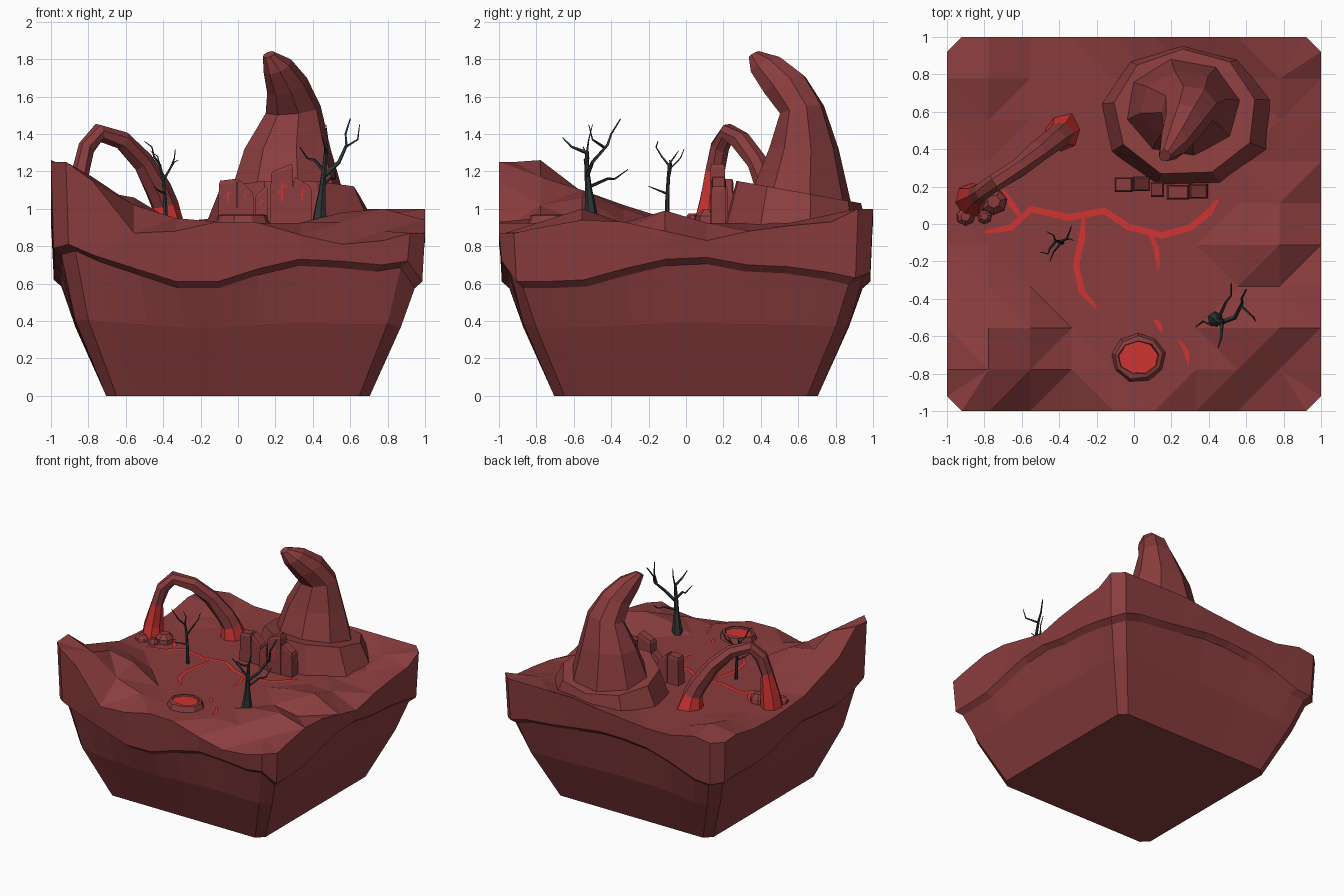
import bpy, bmesh, math, random
from mathutils import Vector as V

if "Cube" in bpy.data.objects:
    bpy.data.objects.remove(bpy.data.objects["Cube"])

random.seed(4)


def material(name, rgb):
    m = bpy.data.materials.new(name)
    m.diffuse_color = (*rgb, 1)
    m.use_nodes = True
    m.node_tree.nodes["Principled BSDF"].inputs["Base Color"].default_value = m.diffuse_color
    return m


ROCK = material("red_rock", (0.255, 0.046, 0.048))
LAVA = material("lava_red", (0.62, 0.035, 0.032))
WOOD = material("charred_wood", (0.028, 0.036, 0.037))


def finish(bm, name, *mats):
    bmesh.ops.recalc_face_normals(bm, faces=bm.faces)
    me = bpy.data.meshes.new(name)
    bm.to_mesh(me)
    bm.free()
    for m in mats:
        me.materials.append(m)
    ob = bpy.data.objects.new(name, me)
    bpy.context.collection.objects.link(ob)
    return ob


def loft(bm, rings, start=True, end=True):
    loops = [[bm.verts.new(p) for p in r] for r in rings]
    for a, b in zip(loops, loops[1:]):
        for i in range(len(a)):
            j = (i + 1) % len(a)
            bm.faces.new((a[i], a[j], b[j], b[i]))
    if start:
        bm.faces.new(loops[0][::-1])
    if end:
        bm.faces.new(loops[-1])


def ring(cx, cy, z, rx, ry, n=8, tx=0, ty=0, turn=0.2, jit=0):
    pts = []
    for i in range(n):
        a = math.tau * i / n + turn
        k = 1 + random.uniform(-jit, jit)
        x, y = rx * k * math.cos(a), ry * k * math.sin(a)
        pts.append((cx + x, cy + y, z + tx * x + ty * y))
    return pts


def tube(bm, path, radii, n=5, jit=0):
    path = [V(p) for p in path]
    rings = []
    for i, p in enumerate(path):
        d = (path[min(i + 1, len(path) - 1)] - path[max(i - 1, 0)]).normalized()
        side = d.cross(V((0.6, -0.8, 0.05))).normalized()
        up = side.cross(d)
        rings.append([p + radii[i] * (1 + random.uniform(-jit, jit)) *
                      (side * math.cos(math.tau * k / n) + up * math.sin(math.tau * k / n))
                      for k in range(n)])
    loft(bm, rings)


# island: faceted top with chamfered corners, rim, overhang and tapering underside
N, FLOOR, CH = 9, 0.925, 0.92
front = [1.25, 1.15, .87, .88, .93, .925, .86, .81, .83, .87]
right = [.87, .9, .94, .93, .88, .83, .88, .91, .93, 1.0]
back = [.96, .98, .93, .93, .95, .97, 1.0, 1.0, 1.0, 1.0]
left = [1.25, 1.26, 1.09, 1.02, .95, .93, .92, .93, .97, .96]
inner = {(1, 1): 1.17, (2, 1): 1.02, (2, 2): 1.06, (1, 2): 1.1, (3, 1): .95, (1, 3): 1.0,
         (8, 4): .99, (7, 4): .97, (8, 3): .89, (8, 2): 1.0, (7, 2): .98,
         (8, 1): .88, (7, 1): .93, (8, 8): .97, (1, 8): 1.0, (1, 7): .95, (8, 6): .9}
# lower edge of the rim, listed in the same directions
band = {"f": [.81, .75, .68, .61, .61, .68, .73, .72, .70, .72],
        "r": [.61, .61, .62, .68, .73, .74, .70, .69, .66, .63],
        "b": [.61, .62, .70, .76, .78, .78, .75, .72, .70, .66],
        "l": [.79, .74, .70, .72, .74, .70, .64, .62, .63, .62]}
bm = bmesh.new()
co = lambda i: -1 + 2 * i / N
grid = {}


def height(i, j):
    if j == 0: return front[i]
    if i == N: return right[j]
    if j == N: return back[i]
    if i == 0: return left[j]
    return inner.get((i, j), FLOOR)


for i in range(N + 1):
    for j in range(N + 1):
        z = height(i, j)
        if i in (0, N) and j in (0, N):
            x, y = co(i), co(j)
            a = bm.verts.new((x * CH, y, z))
            b = bm.verts.new((x, y * CH, z))
            # counter-clockwise order at each corner
            grid[i, j] = [a, b] if x * y < 0 else [b, a]
        else:
            grid[i, j] = [bm.verts.new((co(i), co(j), z))]
for i in range(N):
    for j in range(N):
        bm.faces.new([v for c in ((i, j), (i + 1, j), (i + 1, j + 1), (i, j + 1)) for v in grid[c]])
path = [("f", i, i, 0) for i in range(N + 1)] + [("r", j, N, j) for j in range(N + 1)]
path += [("b", i, i, N) for i in range(N, -1, -1)] + [("l", j, 0, j) for j in range(N, -1, -1)]
loops = [[], [], [], [], []]
for side, k, i, j in path:
    vs = grid[i, j]
    v = vs[0]
    if len(vs) > 1:
        v = next(q for q in vs if abs(q.co.y if side in "fb" else q.co.x) > 0.99)
    x, y, _ = v.co
    z = band[side][k]
    loops[0].append(v)
    for n, (s, h) in enumerate(((0.985, z), (0.945, z - 0.035), (0.87, 0.38 + 0.2 * (z - 0.68)), (0.705, 0))):
        loops[n + 1].append(bm.verts.new((x * s, y * s, h)))
for a, b in zip(loops, loops[1:]):
    for i in range(len(a)):
        j = (i + 1) % len(a)
        bm.faces.new((a[i], b[i], b[j], a[j]))
bm.faces.new(loops[-1])
bmesh.ops.triangulate(bm, faces=[f for f in bm.faces if f.calc_center_median().z > 0.8])
finish(bm, "island_ground", ROCK)

# curved horn-shaped peak and its rock footing
bm = bmesh.new()
loft(bm, [ring(.285, .585, .88, .49, .395, 9, jit=.03), ring(.27, .6, 1.09, .39, .34, 9, ty=-.18, jit=.03)])
finish(bm, "peak_footing", ROCK)
bm = bmesh.new()
loft(bm, [ring(.26, .6, .98, .34, .30), ring(.265, .63, 1.32, .235, .19),
          ring(.295, .62, 1.53, .15, .12, tx=.1, ty=.2), ring(.262, .53, 1.66, .108, .115, tx=.3, ty=.4),
          ring(.21, .43, 1.765, .075, .085, tx=.35, ty=.45), ring(.165, .365, 1.825, .032, .03, tx=.3, ty=.5)])
finish(bm, "horn_peak", ROCK)

# stone arch with glowing feet
bm = bmesh.new()
tube(bm, [(-.87, .13, .88), (-.86, .14, 1.03), (-.84, .155, 1.2), (-.81, .175, 1.33), (-.74, .22, 1.405),
          (-.62, .30, 1.365), (-.51, .38, 1.25), (-.43, .45, 1.1), (-.40, .47, 1.02), (-.385, .485, .9)],
     [.10, .07, .05, .05, .052, .056, .06, .068, .075, .11], 7, .14)
for f in bm.faces:
    c = f.calc_center_median()
    f.material_index = 1 if c.z < (1.16 if c.x < -.7 else 1.03) else 0
finish(bm, "stone_arch", ROCK, LAVA)

# boulders by the arch foot
bm = bmesh.new()
for x, y, r in [(-.75, .12, .07), (-.9, .04, .05), (-.8, .04, .04)]:
    loft(bm, [ring(x, y, .91, r, r, 7, jit=.1), ring(x, y, .925 + .5 * r, r * .95, r * .9, 7, jit=.1),
              ring(x, y, .925 + r, r * .5, r * .5, 7)])
finish(bm, "boulders", ROCK)

# row of standing stones with glowing marks: x, y, width, left top, right top, mark size
bm, marks = bmesh.new(), bmesh.new()
stones = [(-.055, .21, .10, 1.15, 1.16, .6), (.04, .215, .09, 1.16, 1.09, .6), (.125, .185, .07, 1.07, 1.125, .6),
          (.235, .17, .125, 1.2, 1.24, 1), (.345, .175, .10, 1.17, 1.12, .7)]
for x, y, w, zl, zr, m in stones:
    h, d = w / 2, .04
    sec = lambda s, a, b: [(x - h * s, y - d * s, a), (x + h * s, y - d * s, b),
                           (x + h * s, y + d * s, b), (x - h * s, y + d * s, a)]
    loft(bm, [sec(1, .9, .9), sec(.95, zl - .02, zr - .02), sec(.8, zl, zr)])
    zm = (zl + .92) / 2 + .03
    for dx, dz, a, b in ((0, 0, .005, .05), (.014, .03, .014, .005), (-.012, .0, .012, .005)):
        q = [marks.verts.new((x + m * (dx + sx * a), y - d - .002, zm + m * (dz + sz * b)))
             for sx, sz in ((-1, -1), (1, -1), (1, 1), (-1, 1))]
        marks.faces.new(q)
finish(bm, "standing_stones", ROCK)
finish(marks, "stone_marks", LAVA)

# lava cracks as thin ribbons on the floor
bm = bmesh.new()
cracks = [
    (.036, [(-.8, -.045), (-.66, -.02), (-.55, .08), (-.35, .035), (-.16, .07), (-.03, -.015), (.15, -.06),
            (.3, -.02), (.4, .06), (.45, .13)]),
    (.034, [(-.27, .04), (-.28, -.08), (-.31, -.22), (-.28, -.36), (-.2, -.45)]),
    (.03, [(.08, -.04), (.12, -.13), (.13, -.24)]),
    (.036, [(-.6, .03), (-.65, .1), (-.7, .18)]),
    (.03, [(.11, -.51), (.135, -.54), (.15, -.58)]),
    (.026, [(.24, -.62), (.28, -.68), (.29, -.75)])]
for w, pts in cracks:
    prev = None
    for i, p in enumerate(pts):
        a, b = V(pts[max(i - 1, 0)]), V(pts[min(i + 1, len(pts) - 1)])
        d = (b - a).normalized()
        k = w / 2 * (.4 if i in (0, len(pts) - 1) else 1)
        cur = [bm.verts.new((p[0] - s * d.y * k, p[1] + s * d.x * k, .931)) for s in (-1, 1)]
        if prev:
            bm.faces.new((prev[0], cur[0], cur[1], prev[1]))
        prev = cur
finish(bm, "lava_cracks", LAVA)

# lava pool with a stone rim
bm = bmesh.new()
loft(bm, [ring(.025, -.715, z, a, b, 9, jit=.04) for z, a, b in
          ((.88, .165, .15), (.965, .13, .115), (.97, .11, .09), (.94, .10, .085))], end=False)
finish(bm, "pool_rim", ROCK)
bm = bmesh.new()
bm.faces.new([bm.verts.new(p) for p in ring(.02, -.715, .957, .108, .09, 9)])
finish(bm, "lava_pool", LAVA)


# bare dead trees
def tree(name, trunk, radii, branches):
    bm = bmesh.new()
    tube(bm, trunk, radii, 6)
    for r, pts in branches:
        tube(bm, pts, [r * (1 - .7 * i / (len(pts) - 1)) for i in range(len(pts))], 4)
    finish(bm, name, WOOD)


tree("large_tree", [(.435, -.51, .9), (.44, -.51, 1.0), (.45, -.52, 1.1), (.46, -.53, 1.2), (.47, -.53, 1.31)],
     [.048, .032, .019, .014, .010], [
    (.014, [(.455, -.53, 1.17), (.54, -.5, 1.25), (.58, -.42, 1.34), (.575, -.40, 1.4), (.6, -.35, 1.48)]),
    (.008, [(.575, -.44, 1.33), (.64, -.5, 1.37), (.65, -.52, 1.45)]),
    (.011, [(.46, -.53, 1.2), (.41, -.54, 1.26), (.37, -.52, 1.27), (.33, -.55, 1.33)]),
    (.011, [(.47, -.53, 1.3), (.465, -.61, 1.33), (.45, -.66, 1.38)]),
    (.007, [(.47, -.53, 1.3), (.48, -.52, 1.37), (.47, -.5, 1.45)]),
    (.010, [(.45, -.51, 1.12), (.49, -.42, 1.16), (.52, -.38, 1.16), (.52, -.31, 1.21)])])
tree("small_tree", [(-.385, -.1, .9), (-.39, -.1, 1.05), (-.4, -.095, 1.16), (-.42, -.09, 1.24)],
     [.013, .011, .009, .007], [
    (.008, [(-.415, -.09, 1.23), (-.45, -.13, 1.28), (-.46, -.16, 1.33), (-.5, -.15, 1.36)]),
    (.008, [(-.4, -.095, 1.15), (-.36, -.08, 1.22), (-.34, -.03, 1.27), (-.335, -.01, 1.32)]),
    (.007, [(-.39, -.1, 1.08), (-.43, -.15, 1.1), (-.45, -.2, 1.12)]),
    (.006, [(-.42, -.09, 1.24), (-.43, -.06, 1.28), (-.47, -.04, 1.31)]),
    (.006, [(-.36, -.08, 1.22), (-.34, -.08, 1.25), (-.32, -.09, 1.26)])])
